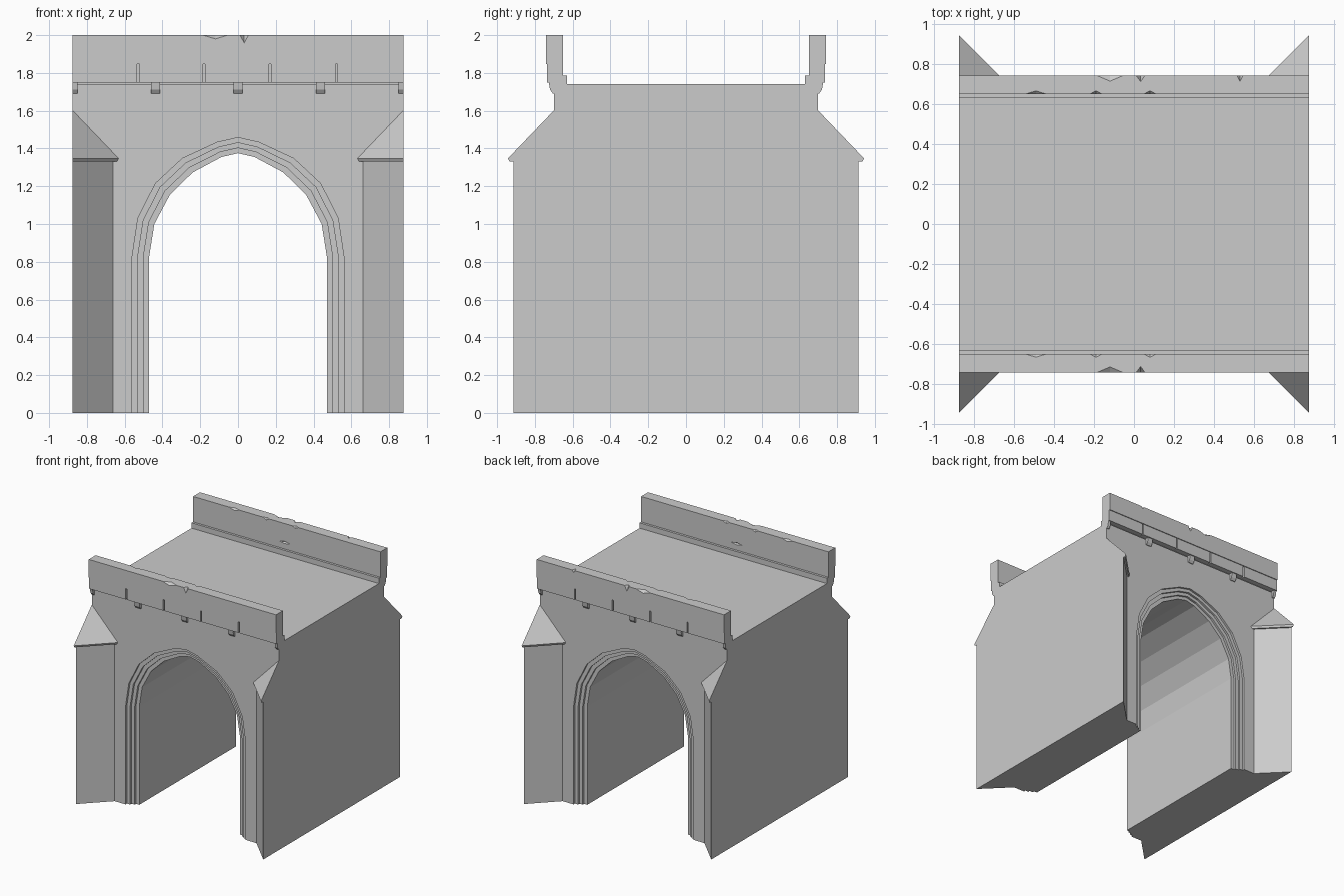
import bpy
import bmesh
from mathutils import Vector

if "Cube" in bpy.data.objects:
    bpy.data.objects.remove(bpy.data.objects["Cube"], do_unlink=True)

stone = bpy.data.materials.new("grey_stone")
stone.use_nodes = True
grey = (0.6, 0.6, 0.6, 1)
stone.diffuse_color = grey
stone.node_tree.nodes["Principled BSDF"].inputs["Base Color"].default_value = grey

HALF = 0.875   # half width of the gatehouse
WALL = 0.70    # distance of the end walls from the centre
TOP = 2.0


def finish(name, bm):
    bmesh.ops.remove_doubles(bm, verts=bm.verts[:], dist=1e-5)
    slivers = [f for f in bm.faces if f.calc_area() < 1e-8]
    bmesh.ops.delete(bm, geom=slivers, context='FACES')
    bmesh.ops.recalc_face_normals(bm, faces=bm.faces[:])
    mesh = bpy.data.meshes.new(name)
    bm.to_mesh(mesh)
    bm.free()
    mesh.materials.append(stone)
    obj = bpy.data.objects.new(name, mesh)
    bpy.context.collection.objects.link(obj)
    return obj


def loft(bm, sections):
    """Join matching loops of points into a closed skin."""
    loops = [[bm.verts.new(p) for p in s] for s in sections]
    for a, b in zip(loops, loops[1:]):
        for i in range(len(a)):
            j = (i + 1) % len(a)
            bm.faces.new((a[i], a[j], b[j], b[i]))
    bm.faces.new(loops[0])
    bm.faces.new(loops[-1])


def extrude_x(bm, profile, x0, x1, side):
    """Run a (depth, height) profile along x on one end of the building."""
    loft(bm, [[(x, side * y, z) for y, z in profile] for x in (x0, x1)])


def chip(bm, x, y, z, w, d, h):
    """Diamond used to knock a chip out of an edge."""
    pts = []
    for axis, r in enumerate((w, d, h)):
        for s in (-r, r):
            p = Vector((x, y, z))
            p[axis] += s
            pts.append(bm.verts.new(p))
    bmesh.ops.convex_hull(bm, input=pts)


# Main block with a stepped archway running right through it
outer = [(0.56, 0), (0.56, 0.83), (0.53, 1.03), (0.437, 1.215), (0.295, 1.347), (0.11, 1.433), (0, 1.458)]
inner = [(0.47, 0), (0.47, 0.83), (0.443, 1.0), (0.36, 1.156), (0.24, 1.273), (0.087, 1.355), (0, 1.375)]


def gate_section(y, t):
    right = [Vector(a).lerp(Vector(b), t) for a, b in zip(outer, inner)]
    left = [Vector((-p.x, p.y)) for p in reversed(right[:-1])]
    box = [(-HALF, 0), (-HALF, 1.74), (HALF, 1.74), (HALF, 0)]
    return [(p[0], y, p[1]) for p in right + left + box]


STEP = 0.018
rings = []
for k in range(4):
    t = k / 3
    rings.append((WALL - STEP * k, t))
    if k < 3:
        rings.append((WALL - STEP * (k + 1), t))
bm = bmesh.new()
loft(bm, [gate_section(-y, t) for y, t in rings] + [gate_section(y, t) for y, t in reversed(rings)])
finish("gate_body", bm)

for side, end in ((-1, "front"), (1, "back")):
    # Triangular corner buttresses with lipped, sloping caps
    for sx, hand in ((-1, "right"), (1, "left")):
        def corner(x, z):
            return [(sx * HALF, side * WALL, z), (sx * x, side * WALL, z),
                    (sx * HALF, side * (WALL + HALF - x), z)]
        bm = bmesh.new()
        loft(bm, [corner(0.662, 0), corner(0.662, 1.33)])
        finish(f"{end}_{hand}_buttress", bm)
        bm = bmesh.new()
        loft(bm, [corner(0.642, 1.33), corner(0.632, 1.347), corner(HALF - 0.001, 1.60)])
        finish(f"{end}_{hand}_buttress_cap", bm)

    # Parapet wall with an inner ledge
    bm = bmesh.new()
    profile = [(0.63, 1.72), (0.63, 1.785), (0.65, 1.785), (0.65, TOP),
               (0.742, TOP), (0.742, 1.846), (0.715, 1.846), (0.715, 1.75), (0.69, 1.75), (0.69, 1.72)]
    extrude_x(bm, profile, -HALF, HALF, side)
    parapet = finish(f"{end}_parapet", bm)

    # Weathered chips along the parapet edges
    bm = bmesh.new()
    chip(bm, -0.12, side * 0.742, TOP, 0.065, 0.028, 0.02)
    chip(bm, 0.033, side * 0.742, TOP, 0.022, 0.03, 0.042)
    for x, w in ((-0.49, 0.05), (-0.19, 0.03), (0.08, 0.03)):
        chip(bm, x, side * 0.65, TOP, w, 0.016, 0.015)
    chip(bm, -0.02, side * 0.65, 1.84, 0.05, 0.015, 0.01)
    if side > 0:
        chip(bm, 0.53, side * 0.742, TOP, 0.015, 0.03, 0.02)
    cutter = finish("chip_cutter", bm)
    cutter.hide_render = True
    cut = parapet.modifiers.new("chips", 'BOOLEAN')
    cut.operation = 'DIFFERENCE'
    cut.solver = 'EXACT'
    cut.object = cutter
    bpy.context.view_layer.update()
    graph = bpy.context.evaluated_depsgraph_get()
    carved = bpy.data.meshes.new_from_object(parapet.evaluated_get(graph))
    parapet.modifiers.clear()
    parapet.data = carved
    bpy.data.objects.remove(cutter, do_unlink=True)

    # Course of blocks below the parapet, split by narrow joints
    bm = bmesh.new()
    joints = [-HALF, -0.528, -0.18, 0.17, 0.522, HALF]
    block = [(0.70, 1.75), (0.735, 1.75), (0.735, 1.846), (0.70, 1.846)]
    for i, (a, b) in enumerate(zip(joints, joints[1:])):
        x0 = a if i == 0 else a + 0.006
        x1 = b if i == len(joints) - 2 else b - 0.006
        extrude_x(bm, block, x0, x1, side)
    finish(f"{end}_block_course", bm)

    # Small corbels, the end pair cut flush with the sides
    bm = bmesh.new()
    corbel = [(0.69, 1.75), (0.726, 1.75), (0.72, 1.712), (0.706, 1.692), (0.69, 1.692)]
    for i in range(-2, 3):
        x = i * HALF / 2
        extrude_x(bm, corbel, max(x - 0.024, -HALF), min(x + 0.024, HALF), side)
    finish(f"{end}_corbels", bm)
